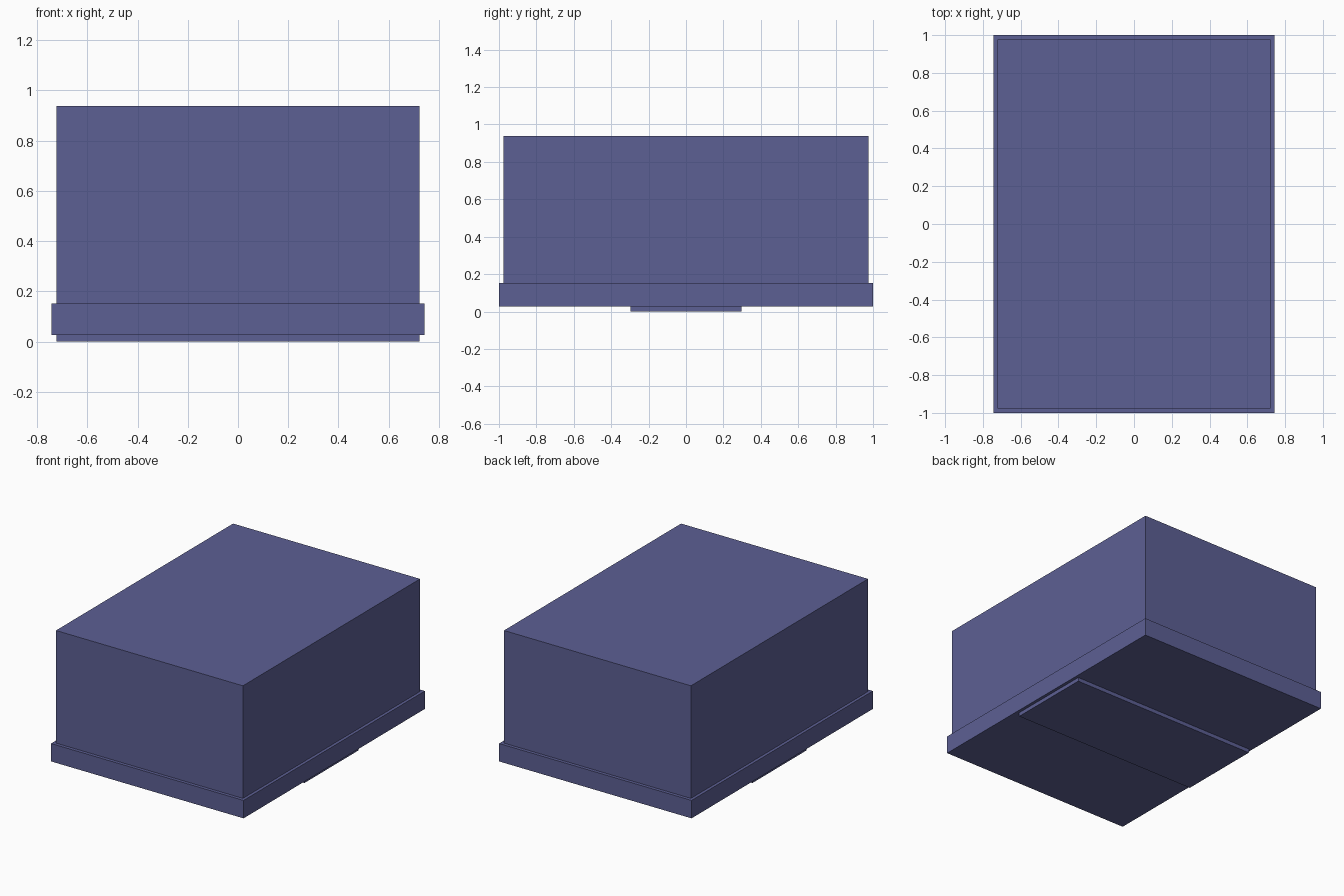
import bpy
import bmesh
from mathutils import Matrix

cube = bpy.data.objects.get("Cube")
if cube:
    bpy.data.objects.remove(cube, do_unlink=True)

# Single flat colour
violet = bpy.data.materials.new("slate violet")
violet.use_nodes = True
colour = (0.108, 0.115, 0.296, 1)
violet.diffuse_color = colour
violet.node_tree.nodes["Principled BSDF"].inputs["Base Color"].default_value = colour


def box(name, half_x, half_y, bottom, top):
    """Axis-aligned block centred on x and y."""
    bm = bmesh.new()
    size = (2 * half_x, 2 * half_y, top - bottom)
    place = Matrix.Translation((0, 0, (top + bottom) / 2))
    bmesh.ops.create_cube(bm, size=1, matrix=place @ Matrix.Diagonal((*size, 1)))
    mesh = bpy.data.meshes.new(name)
    bm.to_mesh(mesh)
    bm.free()
    mesh.materials.append(violet)
    obj = bpy.data.objects.new(name, mesh)
    bpy.context.collection.objects.link(obj)
    return obj


# Main block, the wider flange around its foot, and the raised strip below
box("main_block", 0.722, 0.977, 0.152, 0.938)
box("base_flange", 0.743, 1.0, 0.027, 0.152)
box("underside_strip", 0.722, 0.298, 0.0, 0.027)
